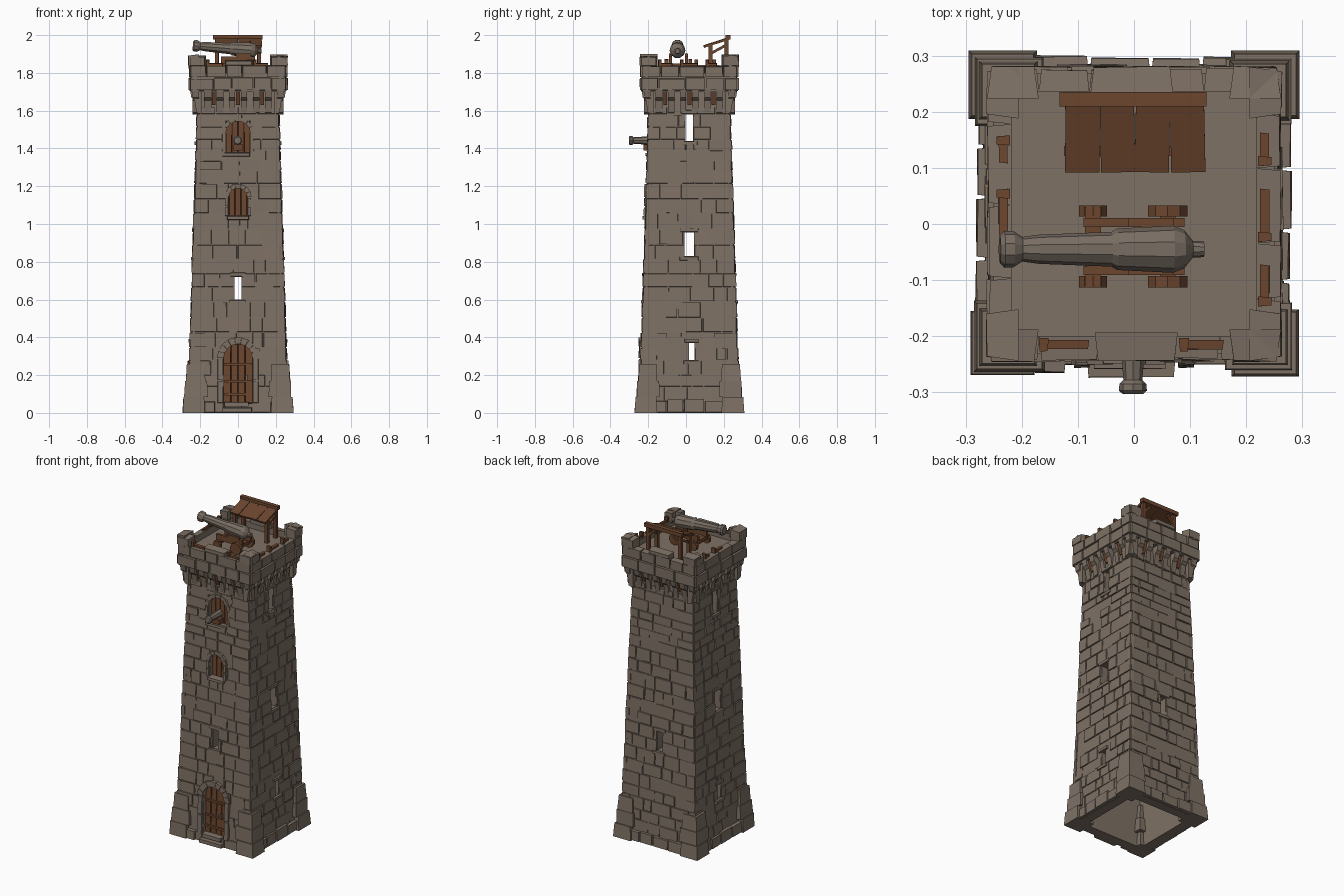
import bpy, bmesh, math, random
from mathutils import Matrix, Vector

random.seed(7)
rnd = random.uniform
if "Cube" in bpy.data.objects:
    bpy.data.objects.remove(bpy.data.objects["Cube"])

CY = 0.018          # tower axis in y
FLOOR = 1.80        # deck height


def material(name, rgb):
    m = bpy.data.materials.new(name)
    m.use_nodes = True
    m.diffuse_color = (*rgb, 1)
    m.node_tree.nodes["Principled BSDF"].inputs["Base Color"].default_value = (*rgb, 1)
    return m


STONE = material("warm_grey_stone", (0.21, 0.165, 0.13))
WOOD = material("brown_wood", (0.15, 0.062, 0.028))
METAL = material("grey_brown_metal", (0.19, 0.155, 0.125))


def finish(name, bm, mat):
    bmesh.ops.recalc_face_normals(bm, faces=bm.faces)
    me = bpy.data.meshes.new(name)
    bm.to_mesh(me)
    bm.free()
    me.materials.append(mat)
    ob = bpy.data.objects.new(name, me)
    bpy.context.collection.objects.link(ob)
    return ob


def wall(z):
    """Half width of the tapering shaft."""
    return 0.262 - 0.031 * z


def on_side(k, u, d, z):
    """Point on side k (front, right, back, left): along u, outward d."""
    p = Matrix.Rotation(k * math.pi / 2, 3, "Z") @ Vector((u, -d, z))
    return p + Vector((0, CY, 0))


def hexa(bm, pts):
    v = [bm.verts.new(p) for p in pts]
    for f in ((0, 1, 2, 3), (4, 5, 6, 7), (0, 1, 5, 4), (1, 2, 6, 5), (2, 3, 7, 6), (3, 0, 4, 7)):
        bm.faces.new([v[i] for i in f])


def block(bm, k, u0, u1, z0, z1, out, back=0.02, base=None, chip=0.004):
    """Stone with chipped front edges, following the wall slope."""
    g = (lambda z: base) if base else wall
    c = min(chip, (u1 - u0) / 4, (z1 - z0) / 4)
    rear = [(u0, z0), (u1, z0), (u1, z1), (u0, z1)]
    front = [(u0 + c, z0 + c), (u1 - c, z0 + c), (u1 - c, z1 - c), (u0 + c, z1 - c)]
    hexa(bm, [on_side(k, u, g(z) - back, z) for u, z in rear]
         + [on_side(k, u, g(z) + out + rnd(-.3, .3) * c, z) for u, z in front])


def box(bm, c, s, rot=(0, 0, 0)):
    m = Matrix.Translation(c)
    for a, ax in zip(rot, "XYZ"):
        m = m @ Matrix.Rotation(a, 4, ax)
    bmesh.ops.create_cube(bm, size=1, matrix=m @ Matrix.Diagonal((*s, 1)))


def frustum(bm, half0, half1, z0, z1, centre=(0, CY)):
    hexa(bm, [(centre[0] + sx * h, centre[1] + sy * h, z) for h, z in ((half0, z0), (half1, z1))
              for sx, sy in ((-1, -1), (1, -1), (1, 1), (-1, 1))])


def lathe(name, profile, matrix, sides=10):
    """Turned part along local x."""
    bm = bmesh.new()
    rings = [[bm.verts.new(matrix @ Vector((x, r * math.cos(a), r * math.sin(a))))
              for a in (2 * math.pi * i / sides for i in range(sides))] for x, r in profile]
    for a, b in zip(rings, rings[1:]):
        for i in range(sides):
            j = (i + 1) % sides
            bm.faces.new((a[i], a[j], b[j], b[i]))
    bm.faces.new(rings[0])
    bm.faces.new(rings[-1])
    return finish(name, bm, METAL)


# Openings per side: u0, u1, z0, z1, pierced right through or blind
SLITS = [(-.003, .027, .28, .37), (-.025, .025, .83, .955), (-.02, .02, 1.44, 1.58)]
OPEN = {
    0: [(-.075, .075, .05, .365, False), (-.018, .018, .60, .72, True),
        (-.048, .048, 1.04, 1.19, False), (-.065, .065, 1.38, 1.545, False)],
    1: [(*s, True) for s in SLITS],
    2: [(-.018, .018, .60, .72, True)],
    3: [(-s[1], -s[0], *s[2:], True) for s in SLITS],
}

# Hollow shaft
bm = bmesh.new()
frustum(bm, wall(0), wall(1.72), 0, 1.72)
shaft = finish("tower_shaft", bm, STONE)
cavity = bmesh.new()
frustum(cavity, wall(-.05) - .058, wall(1.68) - .058, -.05, 1.68)
holes = bmesh.new()
for k, group in OPEN.items():
    for u0, u1, z0, z1, through in group:
        inner = .1 if through else wall((z0 + z1) / 2) - .035
        hexa(holes, [on_side(k, u, d, z) for d in (inner, .34)
                     for u, z in ((u0, z0), (u1, z0), (u1, z1), (u0, z1))])
for cutter in (finish("cavity_cutter", cavity, STONE), finish("opening_cutter", holes, STONE)):
    mod = shaft.modifiers.new("cut", "BOOLEAN")
    mod.operation, mod.solver, mod.object = "DIFFERENCE", "EXACT", cutter
    bpy.context.view_layer.objects.active = shaft
    bpy.ops.object.modifier_apply(modifier=mod.name)
    bpy.data.objects.remove(cutter)


def clip(rects, hole):
    """Remove an opening from stone rectangles."""
    a0, a1, b0, b1 = hole[:4]
    res = []
    for u0, u1, z0, z1 in rects:
        if u1 <= a0 or u0 >= a1 or z1 <= b0 or z0 >= b1:
            res.append((u0, u1, z0, z1))
            continue
        m0, m1 = max(u0, a0), min(u1, a1)
        res += [(u0, a0, z0, z1), (a1, u1, z0, z1), (m0, m1, z0, b0), (m0, m1, b1, z1)]
    return [r for r in res if r[1] - r[0] > .008 and r[3] - r[2] > .008]


# Irregular masonry courses
bm = bmesh.new()
z = 0
while z < 1.6:
    top = min(z + rnd(.05, .085), 1.62)
    for k in range(4):
        edge = wall(z) + .003
        u = -edge
        while u < edge:
            end = u + rnd(.055, .14)
            if end > edge - .04:
                end = edge
            rects = [(u, end, z, top)]
            for hole in OPEN[k]:
                rects = clip(rects, hole)
            if rnd(0, 1) < .86 or end == edge:
                out = rnd(.002, .008)
                for r in rects:
                    block(bm, k, *r, out)
            u = end
    z = top
finish("wall_stones", bm, STONE)

# Plinth and corner buttresses
bm = bmesh.new()
for k in range(4):
    for u0, u1 in ((-.18, -.12), (-.12, -.03), (-.03, .08), (.08, .18)):
        if k or u0 == -.18:
            block(bm, k, u0, u1, 0, rnd(.06, .085), rnd(.015, .024))
for sx in (-1, 1):
    for sy in (-1, 1):
        for off, h0, h1, z0, z1 in ((.234, .06, .055, 0, .085), (.222, .062, .058, .085, .17),
                                   (.224, .052, .047, .17, .26)):
            frustum(bm, h0 + rnd(-.004, .002), h1, z0, z1, (sx * off, CY + sy * (off - .004)))
finish("plinth_and_corner_buttresses", bm, STONE)

# Arched surrounds, lintels and sills
bm = bmesh.new()


def arch(u, spring, r, t, foot, n, out):
    for i in range(n):
        a0, a1 = math.pi * i / n, math.pi * (i + .96) / n
        o = out + rnd(-.003, .003)
        ring = [(r, a0), (r + t, a0), (r + t, a1), (r, a1)]
        hexa(bm, [on_side(0, u + q * math.cos(a), wall(spring) + d, spring + q * math.sin(a))
                  for d in (-.04, o) for q, a in ring])
    mid = (foot + spring) / 2
    for s in (-1, 1):
        for z0, z1 in ((foot, mid), (mid, spring)):
            lo, hi = sorted((u + s * r, u + s * (r + t)))
            block(bm, 0, lo, hi, z0, z1, out, .04)


arch(0, .29, .075, .036, .05, 9, .014)
arch(0, 1.142, .048, .024, 1.04, 7, .012)
arch(0, 1.48, .065, .022, 1.38, 7, .006)
block(bm, 0, -.06, .06, 1.02, 1.045, .018)
block(bm, 0, -.085, .065, 1.355, 1.38, .012)
for k, group in OPEN.items():
    for u0, u1, z0, z1, through in group:
        if through:
            block(bm, k, u0 - .025, u1 + .025, z1, z1 + .025, .011)
            block(bm, k, u0 - .03, u1 + .025, z0 - .025, z0, .012)
block(bm, 0, -.085, .075, 0, .03, .029)
block(bm, 0, -.075, .06, .03, .06, .015, .05)
finish("arches_sills_and_steps", bm, STONE)

# Door and shutters
bm = bmesh.new()
for half, z0, z1, n in ((.075, .05, .365, 4), (.048, 1.04, 1.19, 3), (.065, 1.38, 1.545, 4)):
    for i in range(n):
        a = -half + 2 * half * i / n
        block(bm, 0, a, a + 2 * half / n, z0, z1, -.023 + rnd(0, .003), .04, chip=.002)
for zr in (.09, .16, .25):
    block(bm, 0, -.073, .073, zr, zr + .016, -.012, .03, chip=.002)
box(bm, (0, -.20, 1.405), (.05, .05, .03))
finish("door_and_shutters", bm, WOOD)
bm = bmesh.new()
box(bm, (.045, -.231, .185), (.012, .012, .03))
finish("door_handle", bm, METAL)

# Corbels with timber struts between them
bm, struts = bmesh.new(), bmesh.new()
profile = ((.19, 1.58), (.220, 1.59), (.230, 1.655), (.247, 1.67), (.256, 1.72), (.19, 1.72))
for k in range(4):
    for i in range(8):
        u = -.224 + .064 * i
        w = rnd(.015, .019)
        sides = [[bm.verts.new(on_side(k, u + s * w, d, z)) for d, z in profile] for s in (-1, 1)]
        for f in sides:
            bm.faces.new(f)
        for j in range(len(profile)):
            h = (j + 1) % len(profile)
            bm.faces.new((sides[0][j], sides[0][h], sides[1][h], sides[1][j]))
        if i in (1, 3, 5):
            hexa(struts, [on_side(k, u + .032 + s, d + e, z) for d, z in ((.208, 1.63), (.235, 1.72))
                          for s, e in ((-.01, 0), (.01, 0), (.01, .012), (-.01, .012))])
finish("corbels", bm, STONE)
finish("corbel_struts", struts, WOOD)

# Deck, parapet and merlons
bm = bmesh.new()
frustum(bm, .25, .25, 1.70, FLOOR)
for k in range(4):
    for z0, z1, base in ((1.705, 1.775, .256), (1.775, 1.84, .254)):
        u = -base
        while u < base:
            end = u + rnd(.08, .15)
            end = base if end > base - .05 else end
            block(bm, k, u, end, z0, z1 + rnd(-.004, .003), rnd(.002, .008), .036, base)
            u = end
    if k in (0, 2):
        block(bm, k, -.07, .078, 1.835, 1.868, .006, .045, .256, .006)
    for s in (-1, 1):
        lo, hi = sorted((s * .17, s * .262))
        block(bm, k, lo, hi, 1.83, 1.895 + rnd(-.01, .004), .006, .05, .256, .008)
finish("deck_and_parapet", bm, STONE)

# Timber bars in the parapet gaps
bm = bmesh.new()
for k, u0, u1 in ((0, -.17, -.08), (0, .08, .16), (1, .085, .145), (1, -.05, .045),
                  (1, -.165, -.09), (3, -.14, -.09), (3, -.045, .04)):
    block(bm, k, u0, u1, 1.835, 1.852, .008, .008, .233, .002)
    block(bm, k, u0, u0 + .018, FLOOR, 1.87, .012, .012, .233, .002)
finish("parapet_timbers", bm, WOOD)

# Lean-to shelter
bm = bmesh.new()
tilt = math.atan2(.045, .14)
for i in range(4):
    box(bm, (-.092 + .0625 * i, .163, 1.962 + rnd(-.002, .002)), (.061, .145, .012), (tilt, 0, rnd(-.02, .02)))
box(bm, (-.002, .222, 1.988), (.262, .026, .024))
box(bm, (-.002, .13, 1.94), (.245, .018, .018))
for x in (-.112, .112):
    box(bm, (x, .215, 1.89), (.022, .022, .18))
    box(bm, (x, .13, 1.87), (.02, .02, .14))
    box(bm, (x, .172, 1.925), (.014, .09, .014), (.5, 0, 0))
    box(bm, (x * .8, .218, 1.94), (.075, .012, .014), (0, math.copysign(.8, x), 0))
finish("lean_to_shelter", bm, WOOD)

# Deck cannon on its wheeled carriage
barrel = ((-.24, .024), (-.232, .033), (-.215, .032), (-.2, .022), (-.17, .026), (-.04, .031),
          (-.03, .037), (.07, .042), (.09, .034), (.105, .015), (.125, .014))
lathe("deck_cannon", barrel, Matrix.Translation((0, -.045, 1.925)) @ Matrix.Rotation(.08, 4, "Y"))
bm = bmesh.new()
for s in (-1, 1):
    box(bm, (.0, -.04 + s * .043, 1.868), (.18, .016, .036))
    box(bm, (.03, -.04 + s * .043, 1.893), (.08, .016, .02))
    for x, r in ((-.073, .026), (.06, .037)):
        m = Matrix.Translation((x, -.04 + s * .063, FLOOR + r)) @ Matrix.Rotation(math.pi / 2, 4, "X")
        bmesh.ops.create_cone(bm, cap_ends=True, segments=10, radius1=r, radius2=r, depth=.02, matrix=m)
for x in (-.073, .06):
    box(bm, (x, -.04, 1.84), (.028, .14, .022))
finish("cannon_carriage", bm, WOOD)

# Small cannon in the upper opening
lathe("window_cannon", ((-.303, .018), (-.297, .025), (-.285, .024), (-.278, .017), (-.22, .021), (-.16, .024)),
      Matrix.Translation((-.002, 0, 1.442)) @ Matrix.Rotation(math.pi / 2, 4, "Z"), 8)
